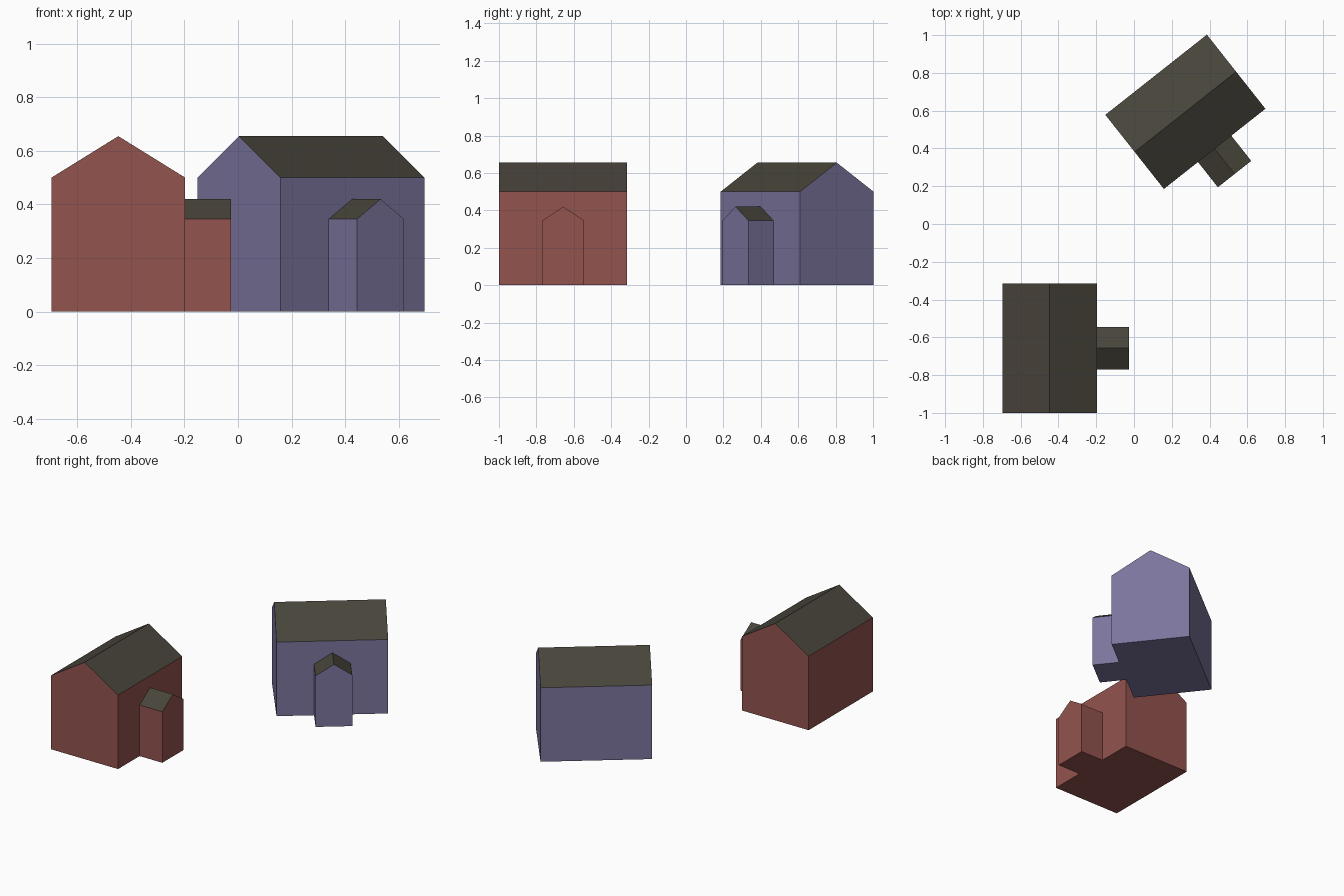
import bpy
import math
from mathutils import Matrix

if "Cube" in bpy.data.objects:
    bpy.data.objects.remove(bpy.data.objects["Cube"])


def material(name, rgb):
    m = bpy.data.materials.new(name)
    m.diffuse_color = (*rgb, 1)
    m.use_nodes = True
    m.node_tree.nodes["Principled BSDF"].inputs["Base Color"].default_value = m.diffuse_color
    return m


roof = material("roof_dark", (0.065, 0.058, 0.043))
red = material("wall_red", (0.29, 0.087, 0.076))
violet = material("wall_violet", (0.2, 0.175, 0.335))


def gabled_block(name, width, length, eave, ridge, wall, matrix):
    """Pentagon profile in XZ, extruded along Y and centred on it."""
    w = width / 2
    profile = [(-w, 0), (w, 0), (w, eave), (0, ridge), (-w, eave)]
    n = len(profile)
    verts = [(x, y, z) for y in (-length / 2, length / 2) for x, z in profile]
    faces = [tuple(range(n)), tuple(reversed(range(n, 2 * n)))]
    faces += [(i, i + n, (i + 1) % n + n, (i + 1) % n) for i in range(n)]
    mesh = bpy.data.meshes.new(name)
    mesh.from_pydata(verts, [], faces)
    mesh.materials.append(wall)
    mesh.materials.append(roof)
    # the two sloping faces are roof
    for i in (4, 5):
        mesh.polygons[i].material_index = 1
    obj = bpy.data.objects.new(name, mesh)
    obj.matrix_world = matrix
    bpy.context.collection.objects.link(obj)


def house(name, x, y, angle, wall):
    """Main block with its ridge along local X, porch on the local -Y side."""
    base = Matrix.Translation((x, y, 0)) @ Matrix.Rotation(math.radians(angle), 4, 'Z')
    gabled_block(name + "_body", 0.5, 0.685, 0.5, 0.655, wall,
                 base @ Matrix.Rotation(math.radians(90), 4, 'Z'))
    # porch, set slightly into the wall
    depth, embed = 0.17, 0.005
    gabled_block(name + "_porch", 0.225, depth + embed, 0.345, 0.42, wall,
                 base @ Matrix.Translation((0, -0.25 - (depth - embed) / 2, 0)))


house("red_house", -0.447, -0.657, 90, red)
house("violet_house", 0.272, 0.594, 38.3, violet)
